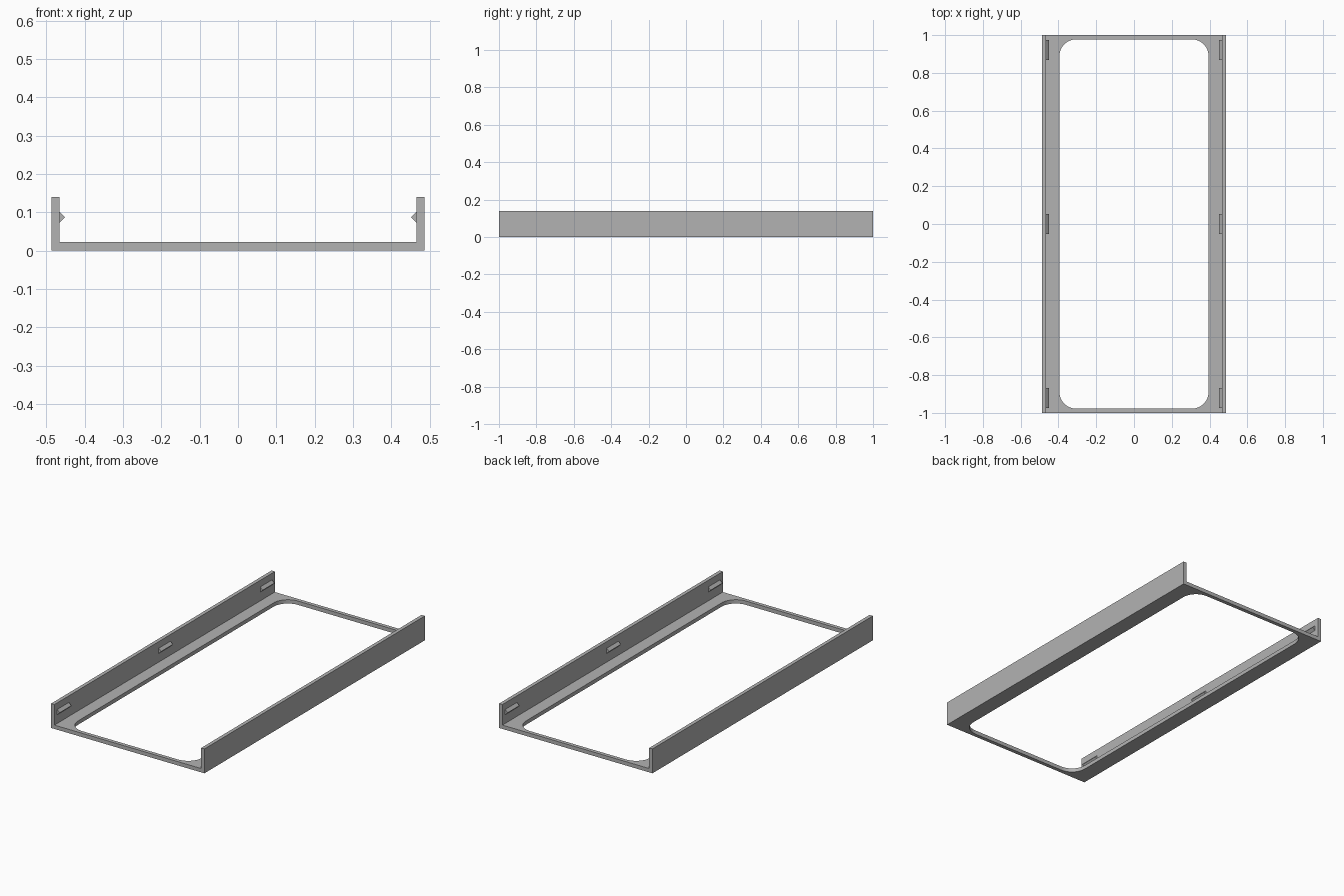
import bpy, bmesh, math
from mathutils import Vector

old = bpy.data.objects.get("Cube")
if old:
    bpy.data.objects.remove(old, do_unlink=True)

HALF_W, HALF_L, HEIGHT = 0.487, 1.0, 0.14
WALL, FLOOR = 0.021, 0.022
OPEN_X, OPEN_Y, RADIUS = 0.395, 0.978, 0.09

grey = bpy.data.materials.new("grey")
grey.use_nodes = True
colour = (0.45, 0.45, 0.45, 1)
grey.diffuse_color = colour
grey.node_tree.nodes["Principled BSDF"].inputs["Base Color"].default_value = colour


def prism(name, outline, direction):
    """Extrude a closed outline of 3D points along a direction."""
    bm = bmesh.new()
    face = bm.faces.new([bm.verts.new(p) for p in outline])
    new = bmesh.ops.extrude_face_region(bm, geom=[face])["geom"]
    verts = [g for g in new if isinstance(g, bmesh.types.BMVert)]
    bmesh.ops.translate(bm, verts=verts, vec=Vector(direction))
    bmesh.ops.recalc_face_normals(bm, faces=bm.faces)
    mesh = bpy.data.meshes.new(name)
    bm.to_mesh(mesh)
    bm.free()
    mesh.materials.append(grey)
    obj = bpy.data.objects.new(name, mesh)
    bpy.context.collection.objects.link(obj)
    return obj


# U-shaped tray: floor with two long side walls, open at both ends
half = [(HALF_W, 0), (HALF_W, HEIGHT), (HALF_W - WALL, HEIGHT), (HALF_W - WALL, FLOOR)]
section = half + [(-x, z) for x, z in reversed(half)]
tray = prism("tray_frame", [(x, -HALF_L, z) for x, z in section], (0, 2 * HALF_L, 0))

# Rounded opening through the floor
corners = [(1, 1), (-1, 1), (-1, -1), (1, -1)]
STEPS = 12
outline = []
for i, (sx, sy) in enumerate(corners):
    for k in range(STEPS + 1):
        a = (i + k / STEPS) * math.pi / 2
        outline.append((sx * (OPEN_X - RADIUS) + RADIUS * math.cos(a),
                        sy * (OPEN_Y - RADIUS) + RADIUS * math.sin(a), -0.1))
cutter = prism("opening_cutter", outline, (0, 0, 0.2))
cutter.hide_render = True
cut = tray.modifiers.new("opening", "BOOLEAN")
cut.operation = "DIFFERENCE"
cut.solver = "EXACT"
cut.object = cutter
bpy.context.view_layer.objects.active = tray
tray.select_set(True)
cutter.select_set(False)
bpy.ops.object.modifier_apply(modifier=cut.name)
bpy.data.objects.remove(cutter, do_unlink=True)
bpy.ops.object.shade_smooth_by_angle(angle=math.radians(30))

# Triangular snap ridges on the inner wall faces
RIDGE_LEN, RIDGE_Z, RIDGE_H, RIDGE_D = 0.107, 0.087, 0.015, 0.015
inner = HALF_W - WALL
for side, sx in (("left", 1), ("right", -1)):
    for place, y in (("front", -0.921), ("middle", 0), ("back", 0.921)):
        y0 = y - RIDGE_LEN / 2
        prism(f"{side}_{place}_snap_ridge",
              [(sx * inner, y0, RIDGE_Z - RIDGE_H),
               (sx * (inner - RIDGE_D), y0, RIDGE_Z),
               (sx * inner, y0, RIDGE_Z + RIDGE_H)],
              (0, RIDGE_LEN, 0))
